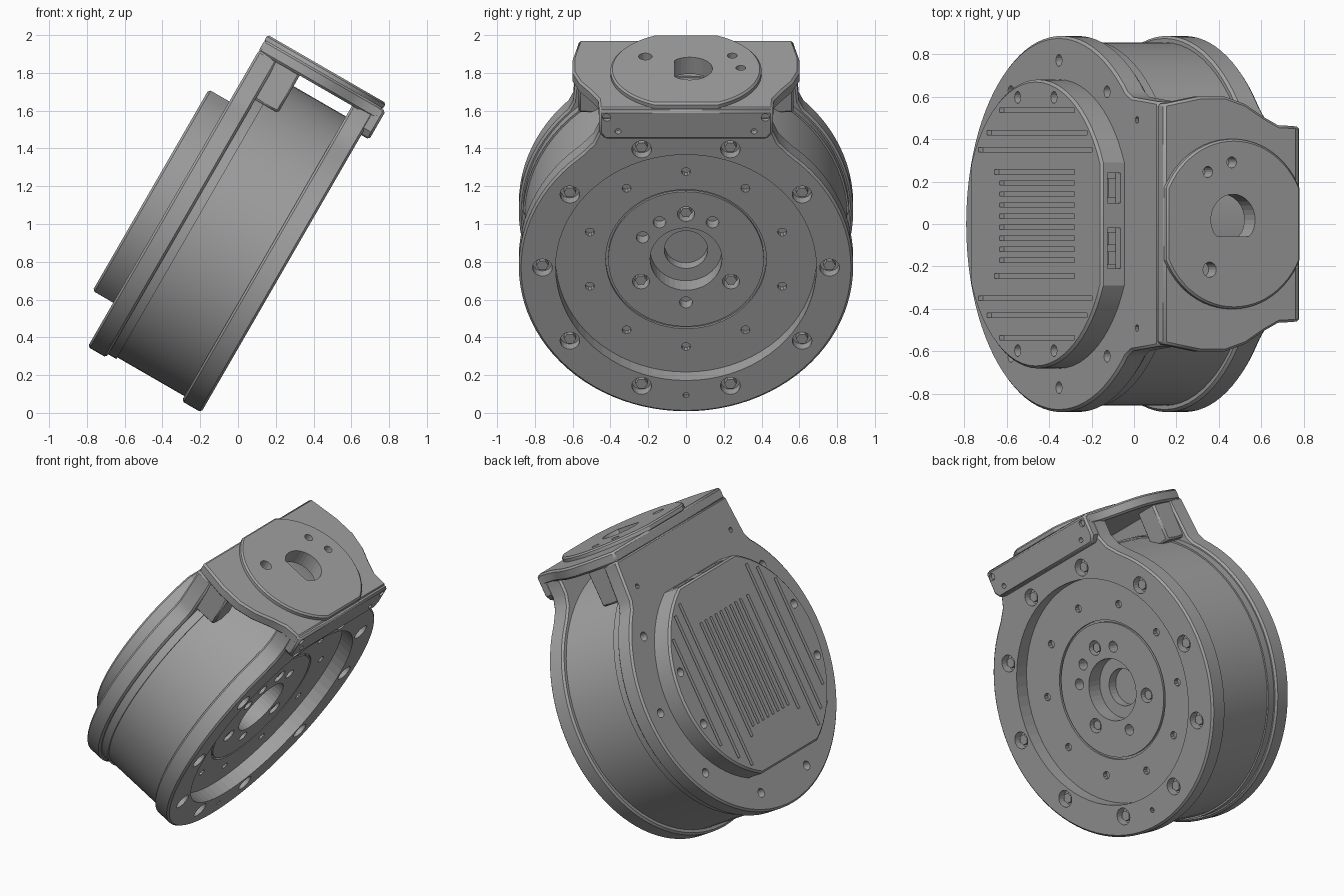
import bpy, bmesh
from math import sin, cos, pi, radians, sqrt, asin
from mathutils import Vector, Matrix

# Local frame: x = motor axis toward the output face, y = width, z = up the plates.
# Every object is then tilted about y.
TILT = radians(30)
CZ = 0.79          # height of the motor axis

cube = bpy.data.objects.get("Cube")
if cube:
    bpy.data.objects.remove(cube)

grey = bpy.data.materials.new("housing_grey")
grey.use_nodes = True
COLOUR = (0.36, 0.36, 0.36, 1)
grey.diffuse_color = COLOUR
grey.node_tree.nodes["Principled BSDF"].inputs["Base Color"].default_value = COLOUR


def make(name, bm):
    bmesh.ops.recalc_face_normals(bm, faces=bm.faces)
    mesh = bpy.data.meshes.new(name)
    bm.to_mesh(mesh)
    bm.free()
    mesh.materials.append(grey)
    ob = bpy.data.objects.new(name, mesh)
    ob.rotation_euler = (0, TILT, 0)
    bpy.context.collection.objects.link(ob)
    return ob


def prism(bm, outline, lo, hi, axis="x"):
    """Extrude a (y, z) outline along x, or an (x, y) outline along z."""
    place = (lambda a, b, h: (h, a, b)) if axis == "x" else (lambda a, b, h: (a, b, h))
    low = [bm.verts.new(place(a, b, lo)) for a, b in outline]
    top = [bm.verts.new(place(a, b, hi)) for a, b in outline]
    bm.faces.new(low[::-1])
    bm.faces.new(top)
    n = len(low)
    for i in range(n):
        j = (i + 1) % n
        bm.faces.new((low[i], low[j], top[j], top[i]))


def box(bm, x, y, z):
    prism(bm, [(y[0], z[0]), (y[1], z[0]), (y[1], z[1]), (y[0], z[1])], *x)


def disc(cx, cy, r, n=16):
    return [(cx + r * cos(2 * pi * i / n), cy + r * sin(2 * pi * i / n)) for i in range(n)]


def polar(r, deg):
    return r * cos(radians(deg)), CZ + r * sin(radians(deg))


def flat_disc(cx, cy, r, flat, n=24):
    """Circle with two parallel flats at +-flat along its second coordinate."""
    a = asin(flat / r)
    arc = [-a + 2 * a * i / n for i in range(n + 1)]
    return ([(cx + r * cos(t), cy + r * sin(t)) for t in arc]
            + [(cx - r * cos(t), cy - r * sin(t)) for t in arc])


def necked_disc(r, neck, n=72):
    """Flange circle that rises into a neck; neck lists right-side (y, z) points upward."""
    y, z = neck[0]
    a = asin((z - CZ) / r)
    arc = [(r * cos(t), CZ + r * sin(t))
           for t in [-pi - a + (pi + 2 * a) * i / n for i in range(n + 1)]]
    return arc + neck[1:] + [(-p, q) for p, q in neck[:0:-1]]


def lathe(name, profile, n=72):
    bm = bmesh.new()
    verts = [bm.verts.new((x, 0, r + CZ)) for x, r in profile]
    edges = [bm.edges.new(e) for e in zip(verts, verts[1:])]
    bmesh.ops.spin(bm, geom=verts + edges, cent=(0, 0, CZ), axis=(1, 0, 0),
                   angle=2 * pi, steps=n, use_merge=True)
    bmesh.ops.remove_doubles(bm, verts=bm.verts, dist=1e-4)
    return make(name, bm)


def bevel(ob, width):
    m = ob.modifiers.new("edge_bevel", "BEVEL")
    m.width = width
    m.segments = 1
    m.limit_method = "ANGLE"
    m.angle_limit = radians(40)


def cut(ob, bm):
    cutter = make(ob.name + "_cutter", bm)
    cutter.hide_render = True
    cutter.hide_set(True)
    cutter.display_type = "WIRE"
    m = ob.modifiers.new("cut", "BOOLEAN")
    m.operation = "DIFFERENCE"
    m.solver = "EXACT"
    m.use_self = True
    m.object = cutter


def smooth(ob):
    bpy.ops.object.select_all(action="DESELECT")
    ob.select_set(True)
    bpy.context.view_layer.objects.active = ob
    bpy.ops.object.shade_smooth_by_angle(angle=radians(25))


def solid(name, outline, lo, hi, axis="x", edge=0.012):
    bm = bmesh.new()
    prism(bm, outline, lo, hi, axis)
    ob = make(name, bm)
    bevel(ob, edge)
    return ob


# Drum, open at the output end
body = lathe("motor_body", [(-0.8, 0), (-0.8, 0.855), (-0.28, 0.855), (-0.28, 0.7),
                            (-0.46, 0.7), (-0.46, 0)])
lathe("body_seam_ring", [(-0.76, 0.8), (-0.76, 0.865), (-0.7, 0.865), (-0.7, 0.8)])

# Rear plate with neck and screw holes
rear = solid("rear_plate", necked_disc(0.885, [(0.62, 1.42), (0.597, 1.47), (0.575, 1.72)]),
             -0.864, -0.75)
bm = bmesh.new()
for k in range(10):
    if k not in (2, 3):
        prism(bm, disc(*polar(0.77, 36 * k), 0.028), -0.9, -0.81)
for side in (-1, 1):
    prism(bm, disc(side * 0.49, 1.525, 0.016, 10), -0.9, -0.82)
cut(rear, bm)

# Rear cap with cooling slits, screw holes and two sockets in its top flat
cap = solid("rear_cap", flat_disc(0, CZ, 0.68, 0.615), -0.99, -0.85)
bm = bmesh.new()
SLITS = [(0.535, 0.45, 1.155), (0.43, 0.33, 1.27), (0.35, 0.25, 1.32), (0.245, 0.4, 1.155)]
for y, low, high in SLITS:
    for side in (-1, 1):
        box(bm, (-1.02, -0.965), (side * y - 0.011, side * y + 0.011), (low, high))
for k in range(-3, 5):
    y = 0.052 * k - 0.015
    box(bm, (-1.02, -0.965), (y - 0.01, y + 0.01), (0.45, 1.155))
for base in (0, 180):
    for d in (-16, 16):
        prism(bm, disc(*polar(0.62, base + d), 0.028), -1.02, -0.93)
for y in ((0.1, 0.24), (-0.21, -0.02)):
    box(bm, (-0.955, -0.885), y, (1.36, 1.45))
cut(cap, bm)

# Socket inserts
bm = bmesh.new()
for y in ((0.125, 0.215), (-0.19, -0.13), (-0.1, -0.04)):
    box(bm, (-0.94, -0.9), y, (1.35, 1.39))
make("socket_inserts", bm)

# Front flange with neck, open centre and counterbores
front = solid("front_flange",
              necked_disc(0.885, [(0.62, 1.42), (0.55, 1.485), (0.49, 1.55), (0.46, 1.62), (0.46, 1.73)]),
              -0.29, -0.17)
bm = bmesh.new()
prism(bm, disc(0, CZ, 0.69, 72), -0.35, -0.1)
for k in range(10):
    prism(bm, disc(*polar(0.76, 36 * k), 0.052, 20), -0.225, -0.1)
prism(bm, disc(*polar(0.78, -90), 0.016, 10), -0.2, -0.1)
cut(front, bm)

# Flange screws
bm = bmesh.new()
for k in range(10):
    prism(bm, disc(*polar(0.76, 36 * k), 0.032, 6), -0.24, -0.19)
make("flange_screws", bm)

# Output rotor with groove, hub bore and bolt holes
rotor = lathe("output_rotor", [(-0.45, 0), (-0.45, 0.693), (-0.26, 0.693), (-0.26, 0.425),
                               (-0.275, 0.425), (-0.275, 0.412), (-0.26, 0.412), (-0.26, 0)])
bm = bmesh.new()
prism(bm, disc(0, CZ, 0.19, 40), -0.36, -0.2)
prism(bm, disc(0, CZ, 0.115, 32), -0.42, -0.34)
for a in (90, 210, 330):
    prism(bm, disc(*polar(0.275, a), 0.045), -0.33, -0.2)
for a in (58, 122, 150, 270):
    prism(bm, disc(*polar(0.265, a), 0.034), -0.33, -0.2)
for k in range(10):
    prism(bm, disc(*polar(0.535, 18 + 36 * k), 0.024, 10), -0.29, -0.2)
cut(rotor, bm)

# Rotor bolts
bm = bmesh.new()
for a in (90, 210, 330):
    prism(bm, disc(*polar(0.275, a), 0.03, 6), -0.35, -0.275)
make("rotor_bolts", bm)

# Top mounting plate and its raised pad
half = [(-0.864, 0.565), (-0.67, 0.6), (-0.53, 0.6), (-0.42, 0.565), (-0.32, 0.505),
        (-0.24, 0.465), (-0.14, 0.46)]
top = solid("top_plate", half + [(x, -y) for x, y in half[::-1]], 1.71, 1.782, "z")
pad_half = flat_disc(0, 0, 0.4, 0.362)
pad = solid("top_pad", [(y - 0.503, -x) for x, y in pad_half], 1.77, 1.812, "z", 0.01)
bore = [(x, max(y, -0.06)) for x, y in disc(-0.508, 0.02, 0.12, 32)]
for part in (top, pad):
    bm = bmesh.new()
    prism(bm, bore, 1.66, 1.9, "z")
    for x, y, r in ((-0.635, -0.215, 0.036), (-0.645, 0.245, 0.026), (-0.515, 0.29, 0.026)):
        prism(bm, disc(x, y, r), 1.74, 1.9, "z")
    cut(part, bm)

# Bracket gussets under the top plate
bm = bmesh.new()
for side in (-1, 1):
    inner, outer = sorted((side * 0.42, side * 0.57))
    box(bm, (-0.77, -0.61), (inner, outer), (1.48, 1.72))
bevel(make("bracket_gussets", bm), 0.012)

# Front strip with four holes
strip = solid("front_strip", [(-0.43, 1.6), (0.43, 1.6), (0.46, 1.64), (0.46, 1.775),
                              (-0.46, 1.775), (-0.46, 1.64)], -0.19, -0.122)
bm = bmesh.new()
for side in (-1, 1):
    prism(bm, disc(side * 0.42, 1.735, 0.022, 14), -0.16, -0.1)
    prism(bm, disc(side * 0.36, 1.65, 0.016, 14), -0.16, -0.1)
cut(strip, bm)

for ob in list(bpy.context.collection.objects):
    if ob.type == "MESH" and not ob.hide_render:
        smooth(ob)
